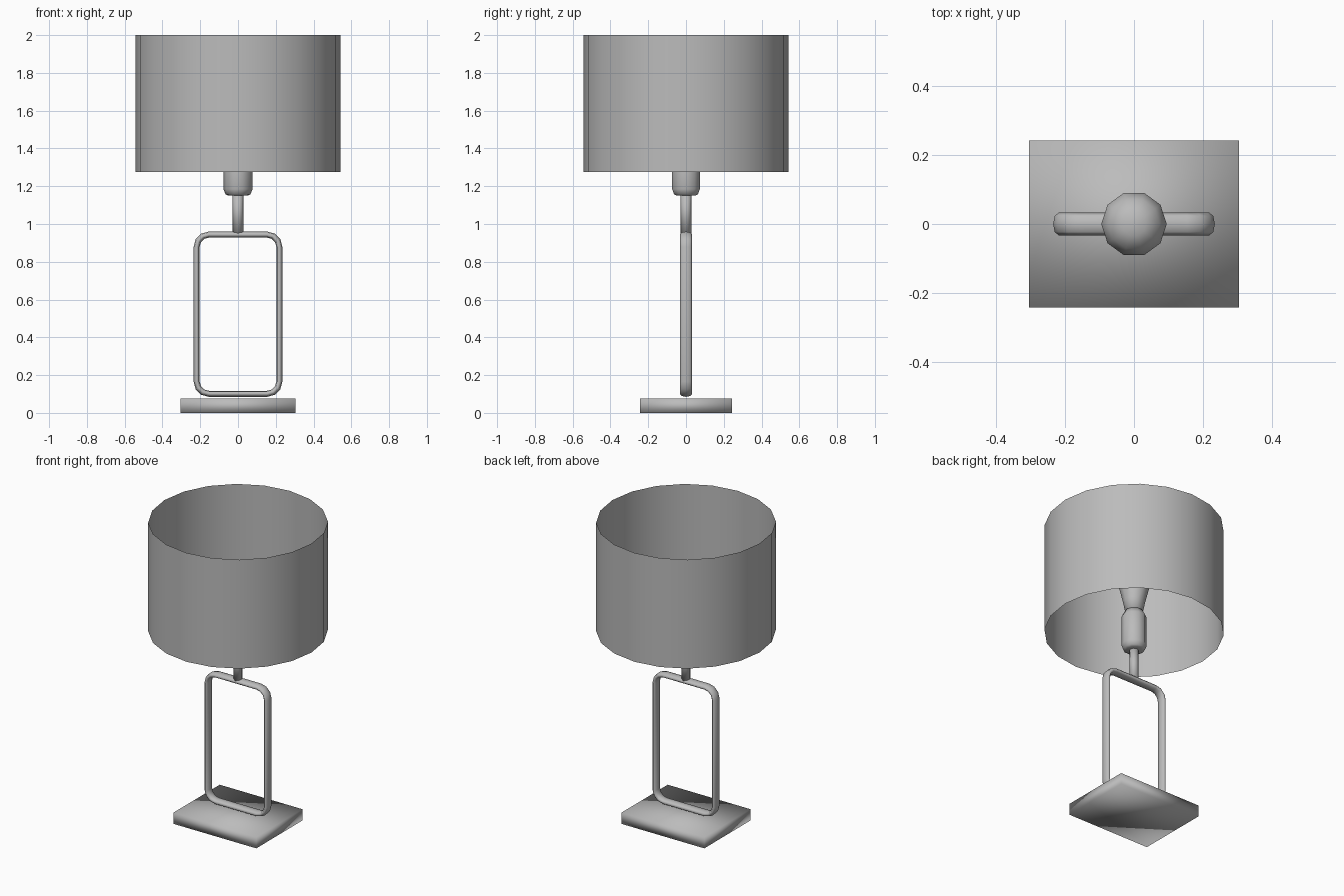
import bpy, bmesh
from math import sin, cos, pi
from mathutils import Vector

cube = bpy.data.objects.get("Cube")
if cube:
    bpy.data.objects.remove(cube, do_unlink=True)

GREY = (0.5, 0.5, 0.5, 1.0)
mat = bpy.data.materials.new("plain_grey")
mat.use_nodes = True
mat.diffuse_color = GREY
mat.node_tree.nodes["Principled BSDF"].inputs["Base Color"].default_value = GREY


def finish(name, bm, recalc=True):
    if recalc:
        bmesh.ops.recalc_face_normals(bm, faces=bm.faces)
    for f in bm.faces:
        f.smooth = True
    mesh = bpy.data.meshes.new(name)
    bm.to_mesh(mesh)
    bm.free()
    mesh.materials.append(mat)
    obj = bpy.data.objects.new(name, mesh)
    bpy.context.collection.objects.link(obj)
    return obj


def bridge(bm, a, b):
    for i in range(len(a)):
        j = (i + 1) % len(a)
        bm.faces.new((a[i], a[j], b[j], b[i]))


def lathe(name, profile, sides, caps=True):
    """Revolve (radius, height) pairs about the z axis."""
    bm = bmesh.new()
    rings = [[bm.verts.new((r * cos(2 * pi * i / sides), r * sin(2 * pi * i / sides), z))
              for i in range(sides)] for r, z in profile]
    for a, b in zip(rings, rings[1:]):
        bridge(bm, a, b)
    if caps:
        bm.faces.new(rings[0][::-1])
        bm.faces.new(rings[-1])
    return finish(name, bm, recalc=caps)


# Rectangular base slab, softly shaded
bm = bmesh.new()
bmesh.ops.create_cube(bm, size=1)
for v in bm.verts:
    v.co = Vector((v.co.x * 0.61, v.co.y * 0.486, (v.co.z + 0.5) * 0.075))
finish("base", bm)

# Upright loop: flattened tube swept round a rounded rectangle
HALF_W, LOW, HIGH, CORNER = 0.219, 0.101, 0.944, 0.065
path = []
for k, (sx, z) in enumerate(((1, HIGH), (-1, HIGH), (-1, LOW), (1, LOW))):
    centre = Vector((sx * (HALF_W - CORNER), 0, z + (-CORNER if z == HIGH else CORNER)))
    for step in range(4):
        a = (k + step / 3) * pi / 2
        path.append(centre + CORNER * Vector((cos(a), 0, sin(a))))
bm = bmesh.new()
rings = []
for i, p in enumerate(path):
    t = (path[(i + 1) % len(path)] - path[i - 1]).normalized()
    out = Vector((t.z, 0, -t.x))
    rings.append([bm.verts.new(p + out * 0.016 * cos(a) + Vector((0, 0.033 * sin(a), 0)))
                  for a in (2 * pi * s / 8 for s in range(8))])
for i, ring in enumerate(rings):
    bridge(bm, ring, rings[(i + 1) % len(rings)])
finish("frame_loop", bm)

# Stem, socket and bulb
lathe("stem", [(0.028, 0.95), (0.028, 1.17)], 8)
lathe("socket", [(0.05, 1.15), (0.066, 1.157), (0.077, 1.185), (0.077, 1.38), (0.055, 1.42)], 10)
lathe("bulb", [(0.052, 1.41), (0.068, 1.49), (0.093, 1.59), (0.095, 1.63),
               (0.075, 1.68), (0.035, 1.705)], 10)

# Open drum shade
lathe("shade", [(0.542, 1.275), (0.542, 2.0)], 20, caps=False)
